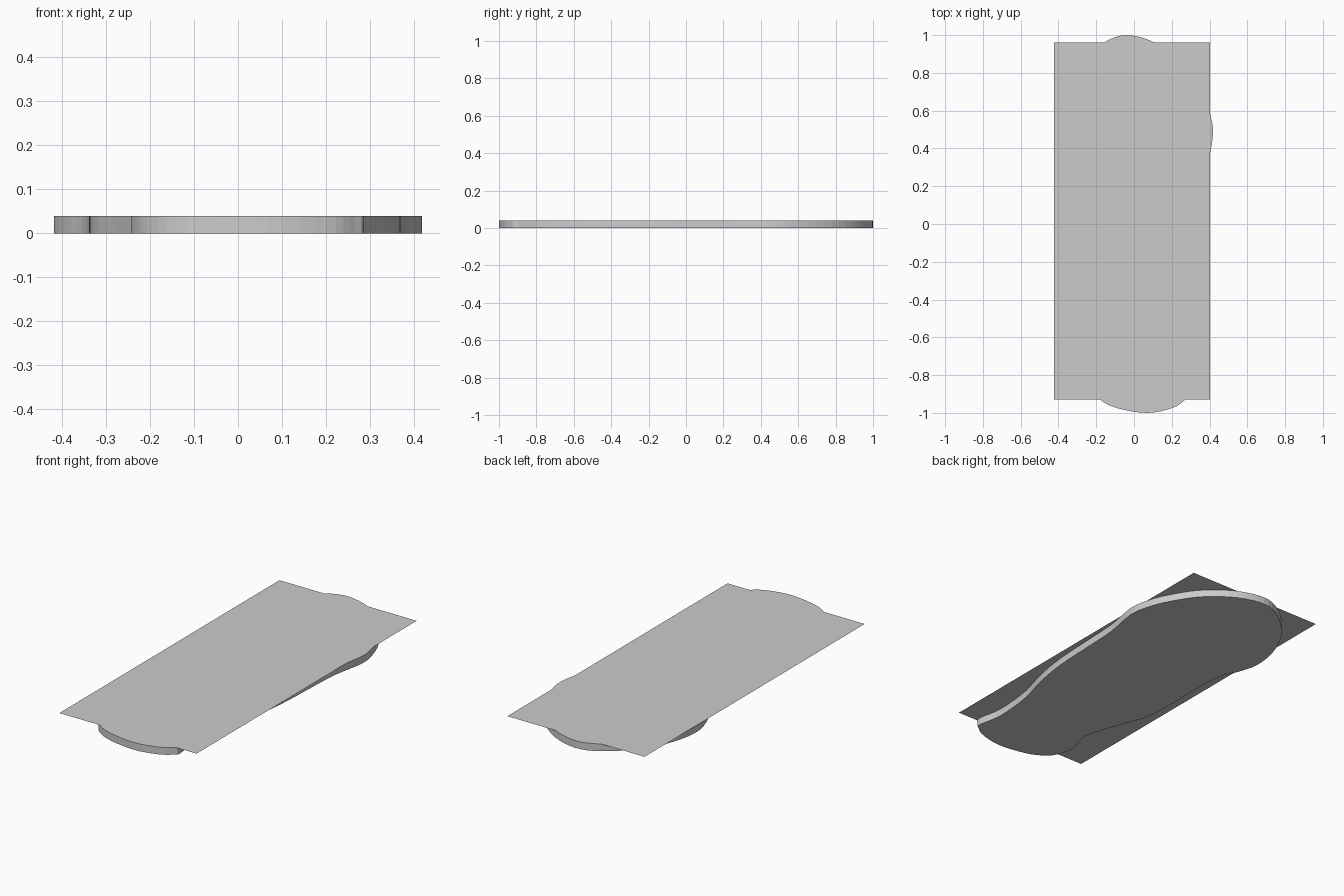
import bpy
import bmesh
from mathutils import Vector

cube = bpy.data.objects.get("Cube")
if cube:
    bpy.data.objects.remove(cube, do_unlink=True)

THICKNESS = 0.04

grey = bpy.data.materials.new("plain grey")
grey.use_nodes = True
tone = (0.6, 0.6, 0.6, 1)
grey.diffuse_color = tone
grey.node_tree.nodes["Principled BSDF"].inputs["Base Color"].default_value = tone


def smooth_loop(points, steps):
    """Closed smooth curve through the control points."""
    pts = [Vector(p) for p in points]
    n = len(pts)
    loop = []
    for i in range(n):
        a, b, c, d = (pts[(i + k) % n] for k in (-1, 0, 1, 2))
        for s in range(steps):
            t = s / steps
            loop.append(b + (c - a) * t / 2
                        + (a - b * 2.5 + c * 2 - d / 2) * t ** 2
                        + ((b - c) * 3 + d - a) / 2 * t ** 3)
    return loop


def make_object(name, outline, z, height=0):
    """Flat face from an outline, raised into a slab if it has a height."""
    bm = bmesh.new()
    face = bm.faces.new([bm.verts.new((p[0], p[1], z)) for p in outline])
    if height:
        raised = bmesh.ops.extrude_face_region(bm, geom=[face], use_keep_orig=True)
        top = [v for v in raised["geom"] if isinstance(v, bmesh.types.BMVert)]
        bmesh.ops.translate(bm, verts=top, vec=(0, 0, height))
        bmesh.ops.recalc_face_normals(bm, faces=bm.faces)
    mesh = bpy.data.meshes.new(name)
    bm.to_mesh(mesh)
    bm.free()
    mesh.materials.append(grey)
    obj = bpy.data.objects.new(name, mesh)
    bpy.context.collection.objects.link(obj)
    return obj


# Curved slab: waisted outline, counter-clockwise from the front left corner
outline = [
    (0.285, -0.90), (0.262, -0.76), (0.282, -0.54), (0.33, -0.36),
    (0.362, -0.16), (0.375, 0.10), (0.385, 0.28), (0.418, 0.47),
    (0.40, 0.59), (0.35, 0.71), (0.255, 0.85), (0.11, 0.96),
    (-0.04, 1.0), (-0.16, 0.96), (-0.28, 0.855), (-0.353, 0.75),
    (-0.403, 0.62), (-0.418, 0.49), (-0.39, 0.38), (-0.345, 0.27),
    (-0.336, 0.09), (-0.338, -0.15), (-0.325, -0.30), (-0.275, -0.43),
    (-0.21, -0.64), (-0.242, -0.77), (-0.225, -0.87), (-0.18, -0.93),
    (-0.09, -0.975), (0.07, -1.0), (0.20, -0.975), (0.265, -0.935),
]
make_object("curved_slab", smooth_loop(outline, 4), 0, THICKNESS - 0.0005)

# Thin rectangular sheet lying on the slab
left, right, front, back = 0.402, -0.423, -0.93, 0.96
sheet = [(right, front), (left, front), (left, back), (right, back)]
make_object("top_sheet", sheet, THICKNESS)
